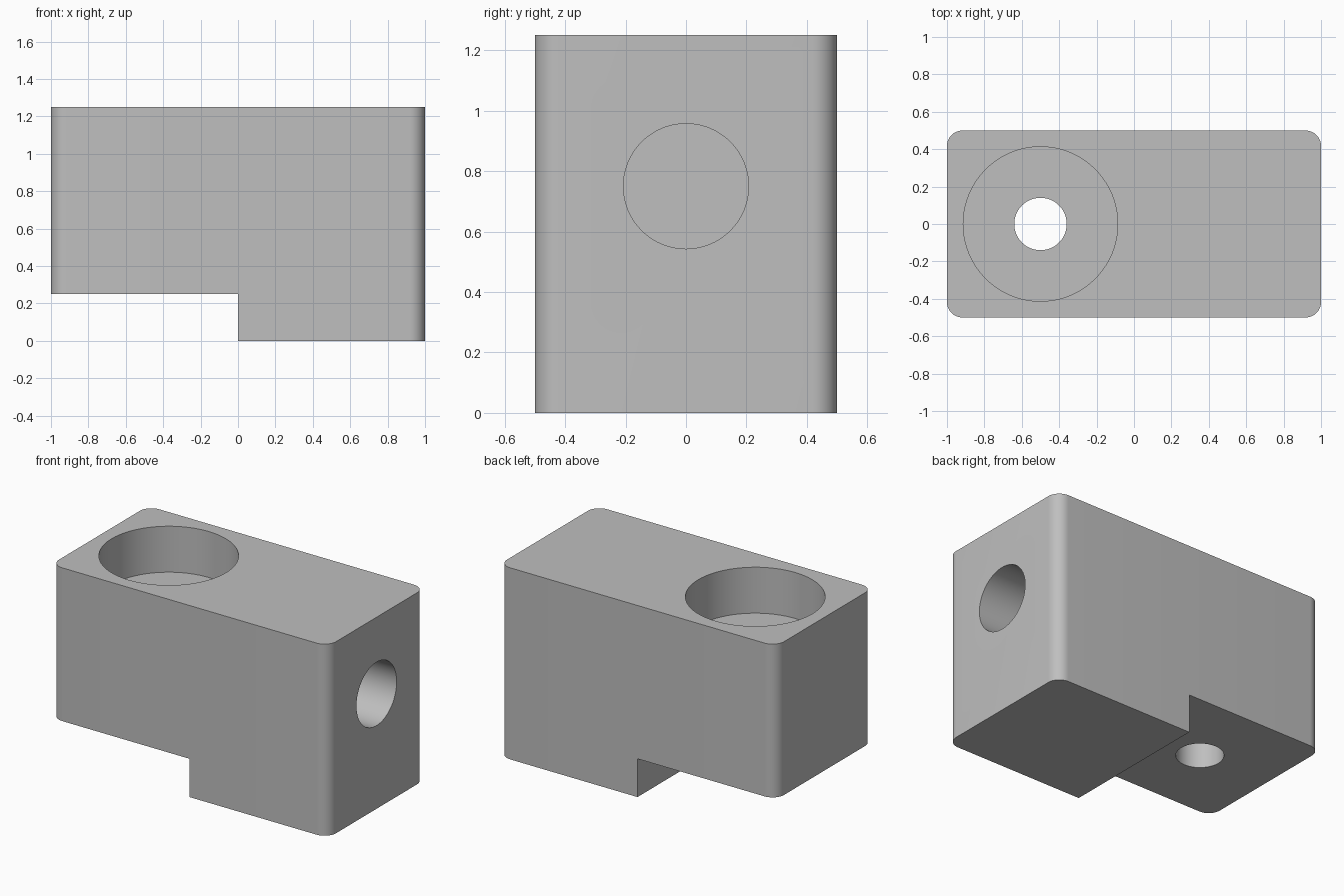
import bpy, bmesh, math
from mathutils import Vector

default = bpy.data.objects.get("Cube")
if default:
    bpy.data.objects.remove(default, do_unlink=True)

# Single plain grey
grey = bpy.data.materials.new("plain grey")
grey.use_nodes = True
colour = (0.52, 0.52, 0.52, 1)
grey.diffuse_color = colour
grey.node_tree.nodes["Principled BSDF"].inputs["Base Color"].default_value = colour

# Stepped block: side profile extruded through its width
profile = [(-1, 0.25), (0, 0.25), (0, 0), (1, 0), (1, 1.25), (-1, 1.25)]
bm = bmesh.new()
face = bm.faces.new([bm.verts.new((x, -0.5, z)) for x, z in profile])
extruded = bmesh.ops.extrude_face_region(bm, geom=[face])["geom"]
bmesh.ops.translate(bm, vec=(0, 1, 0),
                    verts=[g for g in extruded if isinstance(g, bmesh.types.BMVert)])

# Round the four outer upright corners
corners = [e for e in bm.edges
           if all(abs(v.co.x) > 0.99 for v in e.verts)
           and abs(e.verts[0].co.z - e.verts[1].co.z) > 0.5]
bmesh.ops.bevel(bm, geom=corners, offset=0.083, segments=12, profile=0.5,
                affect='EDGES')
bmesh.ops.recalc_face_normals(bm, faces=bm.faces)
mesh = bpy.data.meshes.new("stepped_block")
bm.to_mesh(mesh)
bm.free()
mesh.materials.append(grey)
block = bpy.data.objects.new("stepped_block", mesh)
bpy.context.collection.objects.link(block)


def drill(name, radius, start, end):
    """Cut a round hole between two points."""
    start, end = Vector(start), Vector(end)
    axis = end - start
    bpy.ops.mesh.primitive_cylinder_add(
        vertices=80, radius=radius, depth=axis.length, location=(start + end) / 2,
        rotation=axis.to_track_quat('Z', 'Y').to_euler())
    cutter = bpy.context.object
    cutter.name = name
    cutter.hide_render = True
    cutter.data.materials.append(grey)
    bpy.context.view_layer.objects.active = block
    cut = block.modifiers.new(name, 'BOOLEAN')
    cut.operation = 'DIFFERENCE'
    cut.solver = 'EXACT'
    cut.object = cutter
    bpy.ops.object.modifier_apply(modifier=cut.name)
    bpy.data.objects.remove(cutter, do_unlink=True)


# Counterbore, through hole and blind end hole
drill("counterbore", 0.413, (-0.5, 0, 0.95), (-0.5, 0, 1.5))
drill("through_hole", 0.14, (-0.5, 0, 0), (-0.5, 0, 1.2))
drill("end_hole", 0.207, (0.25, 0, 0.75), (1.2, 0, 0.75))

bpy.ops.object.select_all(action='DESELECT')
block.select_set(True)
bpy.context.view_layer.objects.active = block
bpy.ops.object.shade_smooth_by_angle(angle=math.radians(30))
